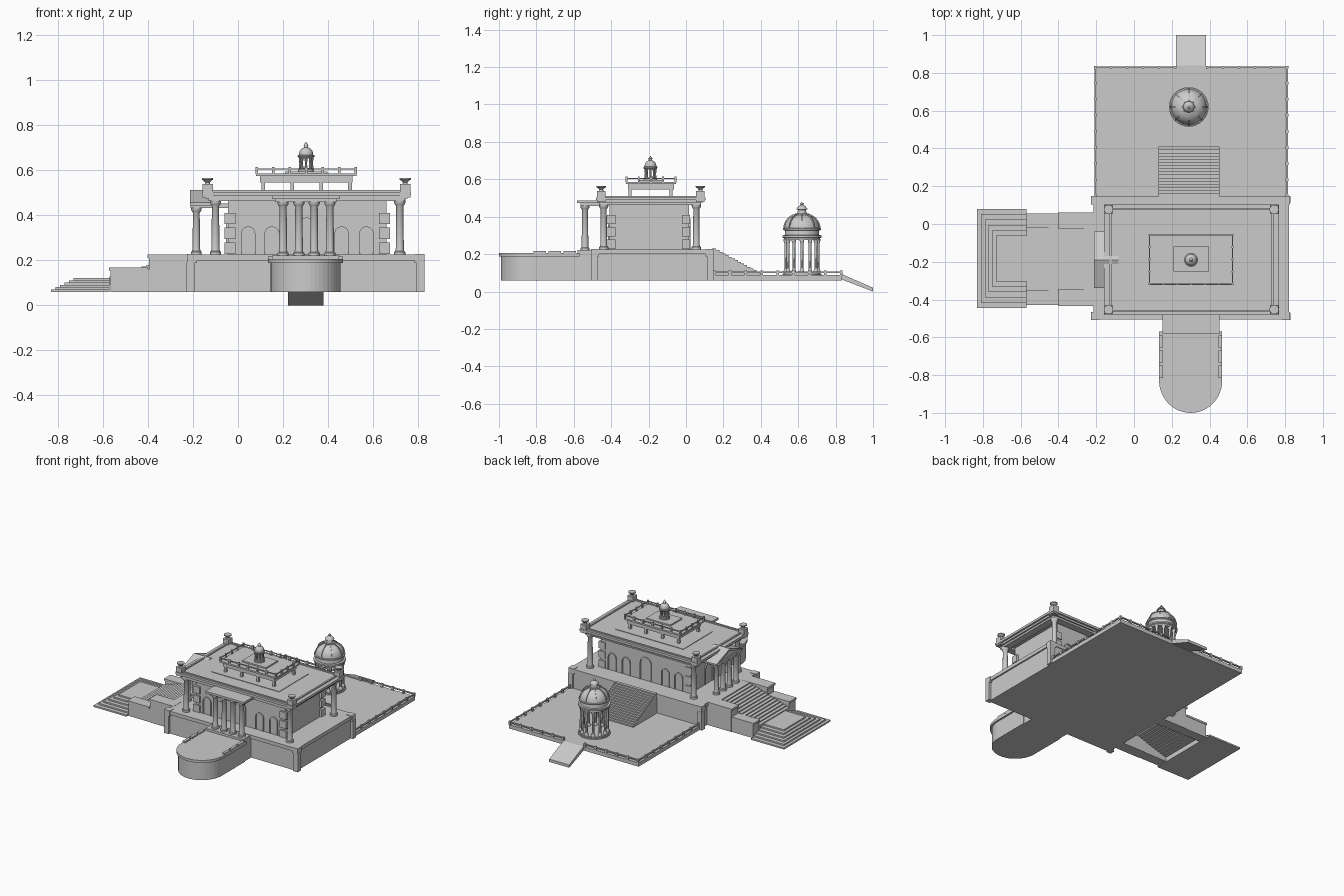
import bpy, bmesh, math
from math import sin, cos, pi

if "Cube" in bpy.data.objects:
    bpy.data.objects.remove(bpy.data.objects["Cube"])

def finish(name, bm, smooth=False):
    bmesh.ops.recalc_face_normals(bm, faces=bm.faces)
    me = bpy.data.meshes.new(name)
    bm.to_mesh(me)
    bm.free()
    ob = bpy.data.objects.new(name, me)
    bpy.context.collection.objects.link(ob)
    if smooth:
        bpy.ops.object.select_all(action='DESELECT')
        ob.select_set(True)
        bpy.context.view_layer.objects.active = ob
        bpy.ops.object.shade_smooth_by_angle(angle=math.radians(35))
    return ob

def add_box(bm, x0, x1, y0, y1, z0, z1):
    vs = bmesh.ops.create_cube(bm, size=1)['verts']
    for v in vs:
        v.co = ((x0+x1)/2 + v.co.x*(x1-x0), (y0+y1)/2 + v.co.y*(y1-y0), (z0+z1)/2 + v.co.z*(z1-z0))

def boxes(name, *lst):
    bm = bmesh.new()
    for b in lst:
        add_box(bm, *b)
    return finish(name, bm)

def add_lathe(bm, prof, x, y, n=16):
    rings = [[bm.verts.new((x + max(r, .0005)*cos(2*pi*i/n), y + max(r, .0005)*sin(2*pi*i/n), z))
              for i in range(n)] for r, z in prof]
    for a, b in zip(rings, rings[1:]):
        for i in range(n):
            bm.faces.new((a[i], a[(i+1) % n], b[(i+1) % n], b[i]))
    bm.faces.new(rings[0])
    bm.faces.new(rings[-1])

def lathes(name, prof, places, n=16):
    bm = bmesh.new()
    for x, y in places:
        add_lathe(bm, prof, x, y, n)
    return finish(name, bm, True)

def prism(name, pts, vec):
    bm = bmesh.new()
    f = bm.faces.new([bm.verts.new(p) for p in pts])
    g = bmesh.ops.extrude_face_region(bm, geom=[f])['geom']
    bmesh.ops.translate(bm, vec=vec, verts=[e for e in g if isinstance(e, bmesh.types.BMVert)])
    return finish(name, bm)

def column(r, z0, z1):
    return [(r*1.4, z0), (r*1.4, z0+.012), (r*1.1, z0+.016), (r, z0+.025), (r*.88, z1-.025),
            (r*1.15, z1-.018), (r*1.4, z1-.01), (r*1.4, z1)]

CX, CY = .305, -.19

# podium, cornice, corner piers
boxes('podium', (-.205, .81, -.495, .14, .06, .205))
boxes('podium_cap', (-.215, .82, -.505, .145, .2, .225))
boxes('podium_corner_piers', *[(x-.018, x+.018, y-.018, y+.018, .06, .19)
                              for x in (-.21, .81) for y in (-.49, .13)])
boxes('podium_corner_caps', *[(x-.022, x+.022, y-.022, y+.022, .188, .228)
                             for x in (-.205, .805) for y in (-.487, .125)])

# rounded front apron
def apron(name, w, end, z0, z1):
    pts = [(CX-.005 + w*cos(pi+pi*i/24), -.83 - (end)*sin(pi*i/24), z0) for i in range(25)]
    prism(name, pts + [(CX-.005+w, -.57, z0), (CX-.005-w, -.57, z0)], (0, 0, z1-z0))
apron('apron', .155, .16, .06, .19)
apron('apron_cap', .167, .17, .188, .206)
boxes('portico_base', (.15, .45, -.58, -.49, .06, .222))
boxes('apron_parapets', *[(x-.01, x+.01, y, y+.066, .19, .217)
                         for x in (.143, .457) for y in (-.815, -.735, -.655)])

# garden terrace, ramp, balustrade
boxes('terrace', (-.21, .815, .13, .835, .06, .087))
prism('ramp', [(.222, .83, .09), (.222, .83, .065), (.222, 1, 0), (.222, 1, .02), (.222, .84, .09)], (.158, 0, 0))
rails = [(x-.005, x+.005, .15, .835, .1, .108) for x in (-.205, .81)]
rails += [(-.205, .222, .825, .835, .1, .108), (.38, .81, .825, .835, .1, .108)]
for x in (-.205, .81):
    rails += [(x-.007, x+.007, .15+i*.085-.007, .15+i*.085+.007, .085, .112) for i in range(9)]
rails += [(x-.007, x+.007, .823, .837, .085, .112) for i in range(13)
          for x in [-.205+i*1.015/12] if not .23 < x < .37]
boxes('terrace_balustrade', *rails)

# back stairs down to the terrace
n = 16
boxes('back_stairs', *[(.13, .453, .14, .145+(i+1)*.265/n, .085, .23-i*.143/n) for i in range(n)])

# west stairs: flank blocks, flight, spreading lower steps
flanks, caps, n = [], [], 14
for y0, y1 in ((-.02, .055), (-.43, -.35)):
    flanks += [(-.395, -.205, y0, y1, .06, .215), (-.565, -.395, y0+.003, y1-.003, .06, .16)]
    caps += [(-.402, -.205, y0-.003, y1+.005, .21, .226), (-.572, -.4, y0, y1, .155, .168)]
boxes('west_stair_flanks', *flanks)
boxes('west_stair_flank_caps', *caps)
boxes('west_stair_flight', *[(-.24-(i+1)*.33/n, -.24-i*.33/n+.01, -.352, -.018, .19-i*.105/n, .225-i*.105/n)
                            for i in range(n)], (-.245, -.2, -.352, -.018, .19, .225))
boxes('west_lower_steps', *[(-.83+i*.02, -.57, -.445+i*.028, .08-i*.028, .06+i*.01, .071+i*.01) for i in range(6)])

# house walls with quoins
boxes('house_walls', (-.045, .66, -.41, .015, .22, .475))
boxes('quoins', *[(x-.025, x+.025, y-.022, y+.022, z, z+.05)
                 for x in (-.035, .65) for y in (-.4, .0) for z in (.228, .295, .36)])

# arched openings: raised frame plus pane; axis 'y' walls use x as width
def arch(name, c, w, top, wall, axis, d):
    def loop(r):
        pts = [(-r, .228)] + [(-r*cos(pi*i/10), top-w+r*sin(pi*i/10)) for i in range(11)] + [(r, .228)]
        return [(c+u, wall, z) if axis == 'y' else (wall, c+u, z) for u, z in pts]
    vec = (0, d, 0) if axis == 'y' else (d, 0, 0)
    o, i = loop(w), loop(w-.007)
    bm = bmesh.new()
    vo, vi = [bm.verts.new(p) for p in o], [bm.verts.new(p) for p in i]
    fs = [bm.faces.new((vo[k], vo[k+1], vi[k+1], vi[k])) for k in range(len(o)-1)]
    g = bmesh.ops.extrude_face_region(bm, geom=fs)['geom']
    bmesh.ops.translate(bm, vec=vec, verts=[e for e in g if isinstance(e, bmesh.types.BMVert)])
    finish(name + '_frame', bm)
    prism(name + '_pane', i, tuple(v*.25 for v in vec))
for wall, d in ((-.41, -.008), (.015, .008)):
    for k, x in enumerate((.045, .15, .46, .57)):
        arch('window_%d' % k, x, .032, .35, wall, 'y', d)
    arch('door', CX, .045, .39, wall, 'y', d)
arch('west_door', CY, .045, .38, -.045, 'x', -.008)

# main roof, architrave and raised rim
boxes('architrave', *[(-.13, .74, y-.025, y+.025, .462, .478) for y in (-.44, .055)],
      *[(x-.025, x+.025, -.44, .055, .462, .478) for x in (-.1, .718)])
boxes('main_roof', (-.145, .755, -.47, .09, .475, .495))
boxes('roof_cornice', (-.158, .768, -.482, .103, .488, .504))
boxes('roof_rim', *[(-.125, .735, y-.006, y+.006, .5, .512) for y in (-.46, .08)],
      *[(x-.006, x+.006, -.46, .08, .5, .512) for x in (-.125, .735)])
corners = [(x, y) for x in (-.1, .718) for y in (-.44, .055)]
lathes('corner_columns', column(.018, .225, .465), corners)
urns = [(x, y) for x in (-.135, .742) for y in (-.453, .077)]
boxes('urn_pedestals', *[(x-.023, x+.023, y-.023, y+.023, .478, .538) for x, y in urns])
lathes('urns', [(.012, .536), (.01, .545), (.016, .552), (.025, .558), (.025, .565)], urns)

# front portico
lathes('front_portico_columns', column(.018, .22, .462), [(x, -.54) for x in (.2, .27, .338, .408)])
boxes('front_portico_roof', (.165, .44, -.565, -.44, .458, .475), (.15, .453, -.582, -.44, .472, .487))

# west portico with a gable
lathes('west_portico_columns', column(.017, .225, .435), [(-.185, y) for y in (-.3, -.225, -.155, -.08)])
boxes('west_portico_beam', (-.208, -.165, -.325, -.055, .433, .452), (-.21, -.045, -.325, -.28, .433, .452),
      (-.21, -.045, -.1, -.055, .433, .452))
prism('west_gable_wall', [(-.2, -.32, .45), (-.2, -.06, .45), (-.2, CY, .5)], (.02, 0, 0))
for s in (-1, 1):
    prism('west_gable_slope', [(-.213, CY, .512), (-.213, CY+s*.15, .456), (-.213, CY+s*.15, .444),
                               (-.213, CY, .5)], (.13, 0, 0))

# roof belvedere: plinth, short legs, deck, railing, inner block
boxes('roof_plinth', (.035, .57, -.35, -.02, .5, .508))
boxes('deck_legs', *[(x-.008, x+.008, y-.008, y+.008, .5, .55)
                    for x in (.112, .24, .37, .497) for y in (-.3, -.08)])
boxes('roof_deck', (.098, .507, -.31, -.065, .545, .575), (.08, .525, -.322, -.053, .574, .585))
x0, x1, y0, y1 = .083, .522, -.318, -.057
rail = [(x0, x1, y-.003, y+.003, .602, .608) for y in (y0, y1)]
rail += [(x-.003, x+.003, y0, y1, .602, .608) for x in (x0, x1)]
posts = [(x0+i*(x1-x0)/6, y) for i in range(7) for y in (y0, y1)]
posts += [(x, y0+i*(y1-y0)/4) for i in range(1, 4) for x in (x0, x1)]
boxes('deck_railing', *rail, *[(x-.005, x+.005, y-.005, y+.005, .583, .614) for x, y in posts])
boxes('cupola_base', (.208, .398, -.252, -.12, .58, .595))

# domed rotundas: garden gazebo and roof cupola
def ring(x, y, r, n):
    return [(x+r*cos(2*pi*i/n), y+r*sin(2*pi*i/n)) for i in range(n)]
GX, GY = .29, .62
lathes('gazebo_base', [(.105, .085), (.105, .095), (.098, .095), (.098, .102)], [(GX, GY)], 32)
lathes('gazebo_columns', column(.009, .1, .28), ring(GX, GY, .086, 12), 10)
lathes('gazebo_dome', [(.07, .275), (.096, .275), (.096, .285), (.105, .29), (.105, .3), (.092, .302), (.09, .325),
                       (.101, .33), (.101, .337), (.094, .34), (.091, .357), (.083, .375), (.07, .391), (.052, .403),
                       (.034, .41), (.034, .416), (.024, .417), (.022, .437), (.03, .439), (.028, .445),
                       (.017, .457), (.008, .462), (.01, .469), (0, .478)], [(GX, GY)], 32)
arc = [(.1, .337), (.097, .357), (.089, .377), (.075, .395), (.056, .408), (.036, .416)]
for k in range(8):
    a = 2*pi*k/8
    t = (-.005*sin(a), .005*cos(a), 0)
    prism('gazebo_rib', [(GX+r*cos(a)-t[0]/2, GY+r*sin(a)-t[1]/2, z)
                         for r, z in arc + [(r-.01, z-.006) for r, z in reversed(arc)]], t)
CUX = .302
lathes('cupola_plinth', [(.036, .59), (.036, .602), (.031, .604), (.031, .61)], [(CUX, CY)], 24)
lathes('cupola_columns', column(.0045, .605, .655), ring(CUX, CY, .026, 8), 8)
lathes('cupola_dome', [(.02, .652), (.03, .652), (.037, .66), (.037, .666), (.031, .668), (.031, .676), (.027, .688),
                       (.018, .697), (.01, .7), (.009, .709), (.012, .71), (.006, .717), (.003, .72), (0, .726)],
       [(CUX, CY)], 24)
